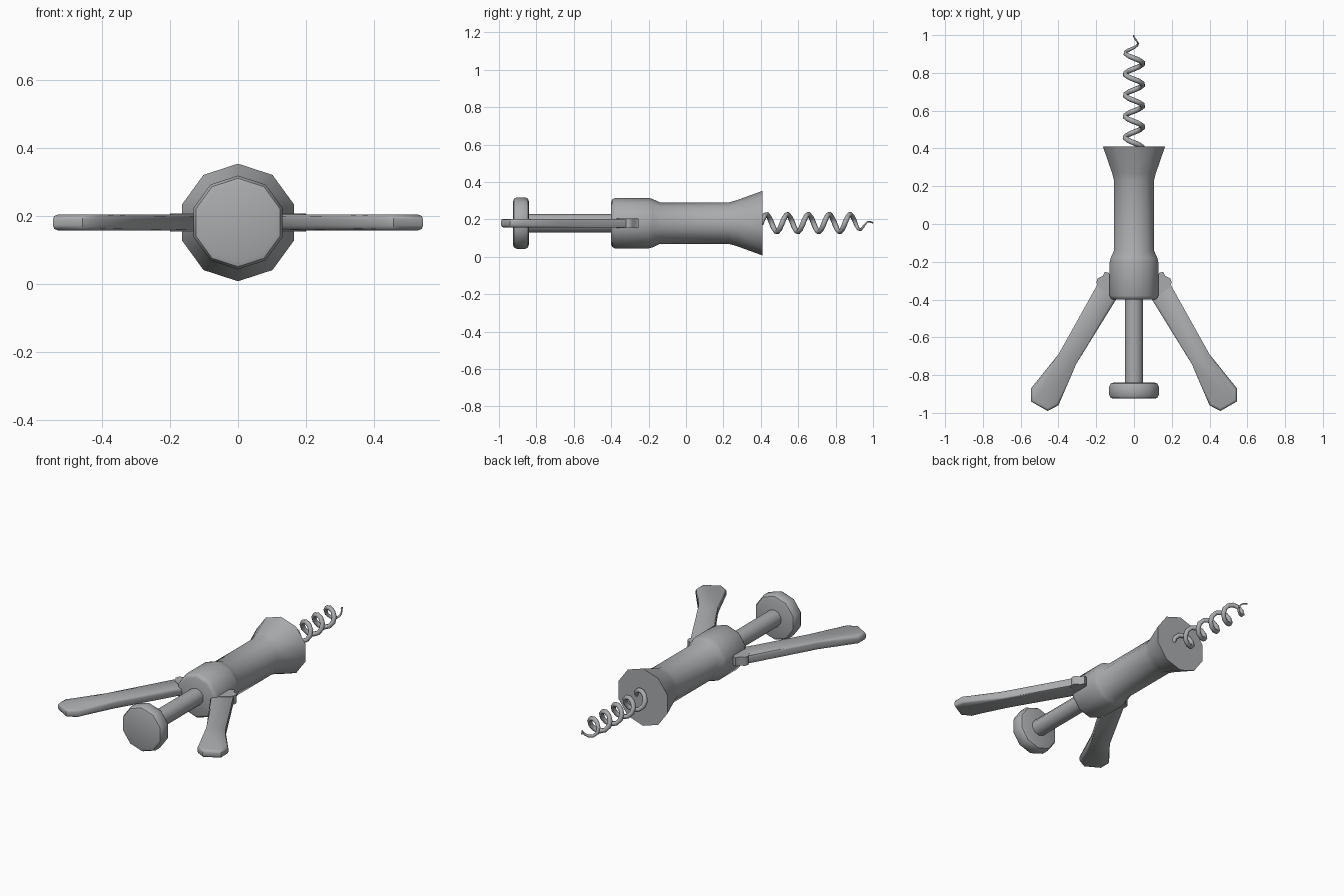
import bpy, bmesh, math
from mathutils import Vector

if "Cube" in bpy.data.objects:
    bpy.data.objects.remove(bpy.data.objects["Cube"])

ZC = 0.18  # height of the main axis

steel = bpy.data.materials.new("brushed steel grey")
steel.diffuse_color = (0.40, 0.41, 0.42, 1)
steel.use_nodes = True
steel.node_tree.nodes["Principled BSDF"].inputs["Base Color"].default_value = steel.diffuse_color


def finish(name, bm, angle=40):
    bmesh.ops.recalc_face_normals(bm, faces=bm.faces)
    me = bpy.data.meshes.new(name)
    bm.to_mesh(me)
    bm.free()
    ob = bpy.data.objects.new(name, me)
    bpy.context.collection.objects.link(ob)
    me.materials.append(steel)
    bpy.ops.object.select_all(action='DESELECT')
    bpy.context.view_layer.objects.active = ob
    ob.select_set(True)
    bpy.ops.object.shade_smooth_by_angle(angle=math.radians(angle))
    return ob


def skin(bm, rings):
    """Bridge equal-length rings of points and cap both ends."""
    vs = [[bm.verts.new(p) for p in r] for r in rings]
    n = len(vs[0])
    for a, b in zip(vs, vs[1:]):
        for i in range(n):
            j = (i + 1) % n
            bm.faces.new((a[i], a[j], b[j], b[i]))
    bm.faces.new(vs[0])
    bm.faces.new(vs[-1])


def lathe(name, profile, sides=10):
    """Turn (y, radius) pairs around the main axis."""
    bm = bmesh.new()
    skin(bm, [[(r * math.sin(i * math.tau / sides), y, ZC + r * math.cos(i * math.tau / sides))
               for i in range(sides)] for y, r in profile])
    return finish(name, bm)


def plate(name, outline, z0, z1, side, bevel=0.0):
    """Flat part from a plan outline, on the left or right side."""
    bm = bmesh.new()
    skin(bm, [[(x * side, y, z) for x, y in outline] for z in (z0, z1)])
    if bevel:
        rim = [e for e in bm.edges if abs(e.verts[0].co.z - e.verts[1].co.z) < 1e-5]
        bmesh.ops.bevel(bm, geom=rim, offset=bevel, segments=2, profile=0.5, affect='EDGES')
    return finish(name, bm, 50)


# turned parts
lathe("body", [(-0.40, 0.115), (-0.395, 0.127), (-0.38, 0.135), (-0.20, 0.135), (-0.18, 0.13),
               (-0.14, 0.111), (0.23, 0.111), (0.27, 0.122), (0.41, 0.173)])
lathe("plunger_rod", [(-0.85, 0.05), (-0.38, 0.05)])
lathe("top_knob", [(-0.925, 0.115), (-0.92, 0.13), (-0.905, 0.138), (-0.86, 0.138),
                   (-0.845, 0.13), (-0.84, 0.115)])

# levers with toothed heads
lever = [(0.12, -0.31), (0.165, -0.275), (0.185, -0.305), (0.40, -0.69), (0.545, -0.87),
         (0.545, -0.94), (0.457, -0.99), (0.40, -0.96), (0.307, -0.743), (0.095, -0.40)]
head = [(0.08, -0.27), (0.125, -0.275), (0.135, -0.258), (0.155, -0.253), (0.165, -0.275),
        (0.193, -0.288), (0.20, -0.31), (0.185, -0.34), (0.14, -0.37), (0.08, -0.38)]
for side, label in ((1, "right"), (-1, "left")):
    plate(label + "_lever", lever, 0.157, 0.203, side, 0.014)
    plate(label + "_lever_gear", head, 0.154, 0.206, side)

# tapered spiral worm
PITCH, Y0, Y1, STEPS, SIDES = 0.112, 0.40, 1.0, 54, 6
path, radii = [], []
for k in range(STEPS + 1):
    y = Y0 + (Y1 - Y0) * k / STEPS
    t = math.tau * (y - 0.43) / PITCH
    shrink = min(1, max(0.05, (Y1 - y) / 0.09))
    r = 0.047 * shrink
    path.append(Vector((-r * math.sin(t), y, ZC + r * math.cos(t))))
    radii.append(0.014 * max(0.3, min(1, (Y1 - y) / 0.12)))
rings = []
for k, p in enumerate(path):
    tan = (path[min(k + 1, STEPS)] - path[max(k - 1, 0)]).normalized()
    u = (Vector((0, 1, 0)) - tan * tan.y).normalized()
    v = tan.cross(u)
    rings.append([p + radii[k] * (u * math.cos(a) + v * math.sin(a))
                  for a in (math.tau * i / SIDES for i in range(SIDES))])
bm = bmesh.new()
skin(bm, rings)
finish("spiral_worm", bm, 70)
